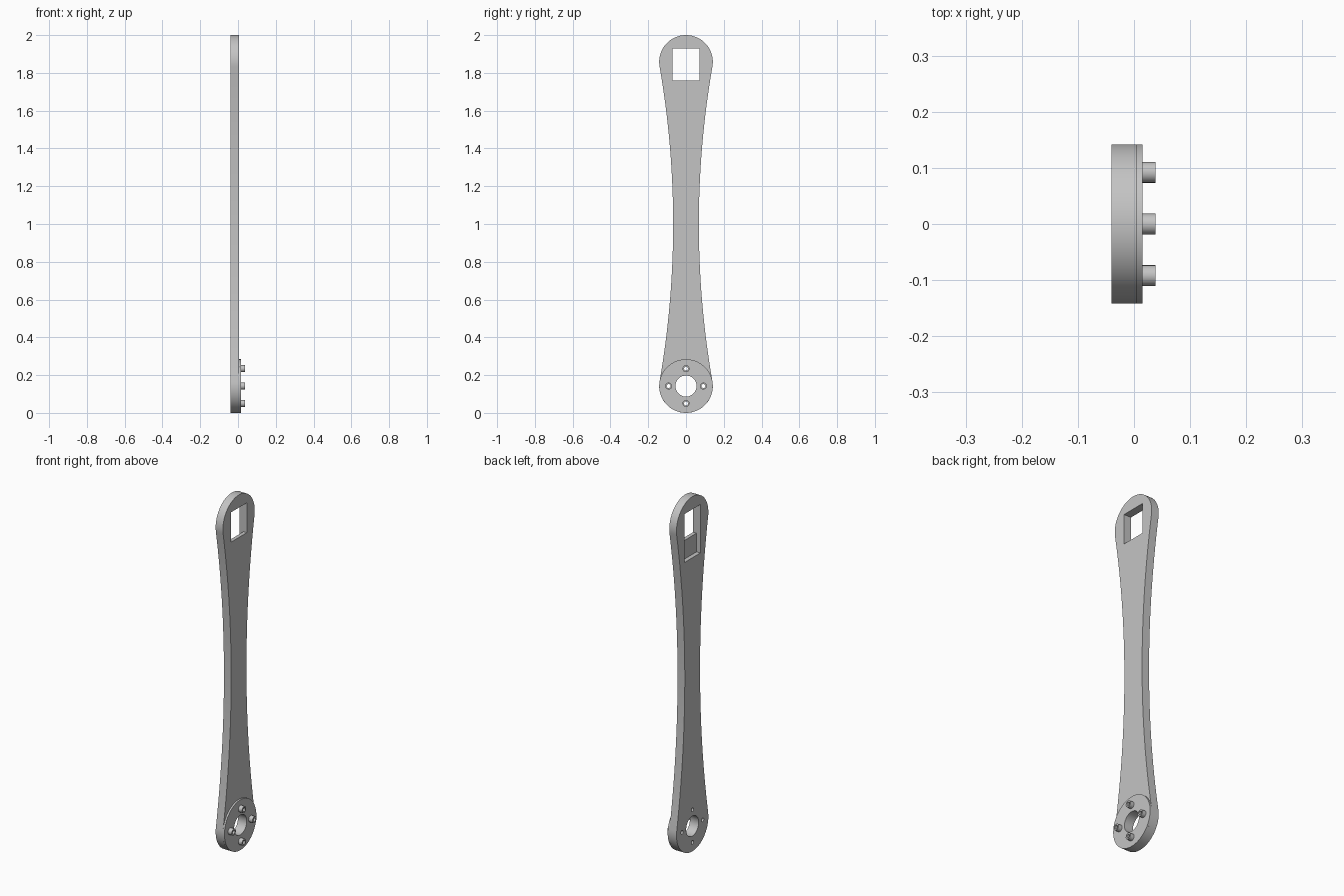
import bpy, bmesh
from math import sin, cos, pi, atan2
from mathutils import Vector

cube = bpy.data.objects.get("Cube")
if cube:
    bpy.data.objects.remove(cube, do_unlink=True)

grey = bpy.data.materials.new("plain grey")
grey.use_nodes = True
colour = (0.55, 0.55, 0.55, 1)
grey.diffuse_color = colour
grey.node_tree.nodes["Principled BSDF"].inputs["Base Color"].default_value = colour

END_R, WAIST = 0.142, 0.068
LOW, HIGH, MID = END_R, 2 - END_R, 1.0
BACK, FACE, RIM, TIP = -0.04, 0.005, 0.015, 0.038
PIN_RING = 0.092


def plate(name, points, x0, x1):
    """Extrude a (y, z) outline along x."""
    bm = bmesh.new()
    face = bm.faces.new([bm.verts.new((x0, y, z)) for y, z in points])
    moved = bmesh.ops.extrude_face_region(bm, geom=[face])["geom"]
    verts = [v for v in moved if isinstance(v, bmesh.types.BMVert)]
    bmesh.ops.translate(bm, verts=verts, vec=Vector((x1 - x0, 0, 0)))
    bmesh.ops.recalc_face_normals(bm, faces=bm.faces)
    mesh = bpy.data.meshes.new(name)
    bm.to_mesh(mesh)
    bm.free()
    mesh.materials.append(grey)
    obj = bpy.data.objects.new(name, mesh)
    bpy.context.collection.objects.link(obj)
    return obj


def arc(y, z, r, a0, a1, n):
    steps = [a0 + (a1 - a0) * i / n for i in range(n + 1)]
    return [(y + r * cos(a), z + r * sin(a)) for a in steps]


def circle(y, z, r, n=32):
    return arc(y, z, r, 0, 2 * pi, n)[:-1]


def box(y, z0, z1):
    return [(-y, z0), (y, z0), (y, z1), (-y, z1)]


def activate(obj):
    bpy.ops.object.select_all(action="DESELECT")
    obj.select_set(True)
    bpy.context.view_layer.objects.active = obj


def cut(obj, cutters):
    activate(obj)
    for cutter in cutters:
        mod = obj.modifiers.new("cut", "BOOLEAN")
        mod.operation, mod.solver, mod.object = "DIFFERENCE", "EXACT", cutter
        bpy.ops.object.modifier_apply(modifier=mod.name)


# Arm outline: round ends joined by waist arcs tangent to both
h = MID - LOW
side_r = (h * h + WAIST ** 2 - END_R ** 2) / (2 * (END_R - WAIST))
side_y = side_r + WAIST
t = atan2(h, side_y)
outline = arc(0, HIGH, END_R, -t, pi + t, 48)
outline += arc(-side_y, MID, side_r, t, -t, 32)[1:-1]
outline += arc(0, LOW, END_R, pi - t, 2 * pi + t, 48)
outline += arc(side_y, MID, side_r, pi + t, pi - t, 32)[1:-1]
arm = plate("arm", outline, BACK, FACE)

# Raised hub disc and hollow pins
disc = plate("hub_disc", circle(0, LOW, END_R, 72), FACE, RIM)
spots = [(PIN_RING * cos(i * pi / 2), LOW + PIN_RING * sin(i * pi / 2)) for i in range(4)]
pins = [plate(f"hub_pin_{i + 1}", circle(y, z, 0.0185, 24), RIM, TIP)
        for i, (y, z) in enumerate(spots)]

# Cutters: hub bore, pin bores, window and the taller pocket behind it
bore = plate("bore_cutter", circle(0, LOW, 0.056, 48), -0.1, 0.1)
pin_bores = [plate("pin_bore_cutter", circle(y, z, 0.0105, 20), -0.1, 0.1) for y, z in spots]
window = plate("window_cutter", box(0.071, 1.76, 1.928), -0.1, 0.1)
pocket = plate("pocket_cutter", box(0.071, 1.655, 1.928), -0.1, BACK + 0.024)

cut(arm, [bore, window, pocket] + pin_bores)
cut(disc, [bore] + pin_bores)
for pin, hole in zip(pins, pin_bores):
    cut(pin, [hole])
for cutter in [bore, window, pocket] + pin_bores:
    bpy.data.objects.remove(cutter, do_unlink=True)

for obj in [arm, disc] + pins:
    activate(obj)
    bpy.ops.object.shade_smooth_by_angle(angle=pi / 6)
